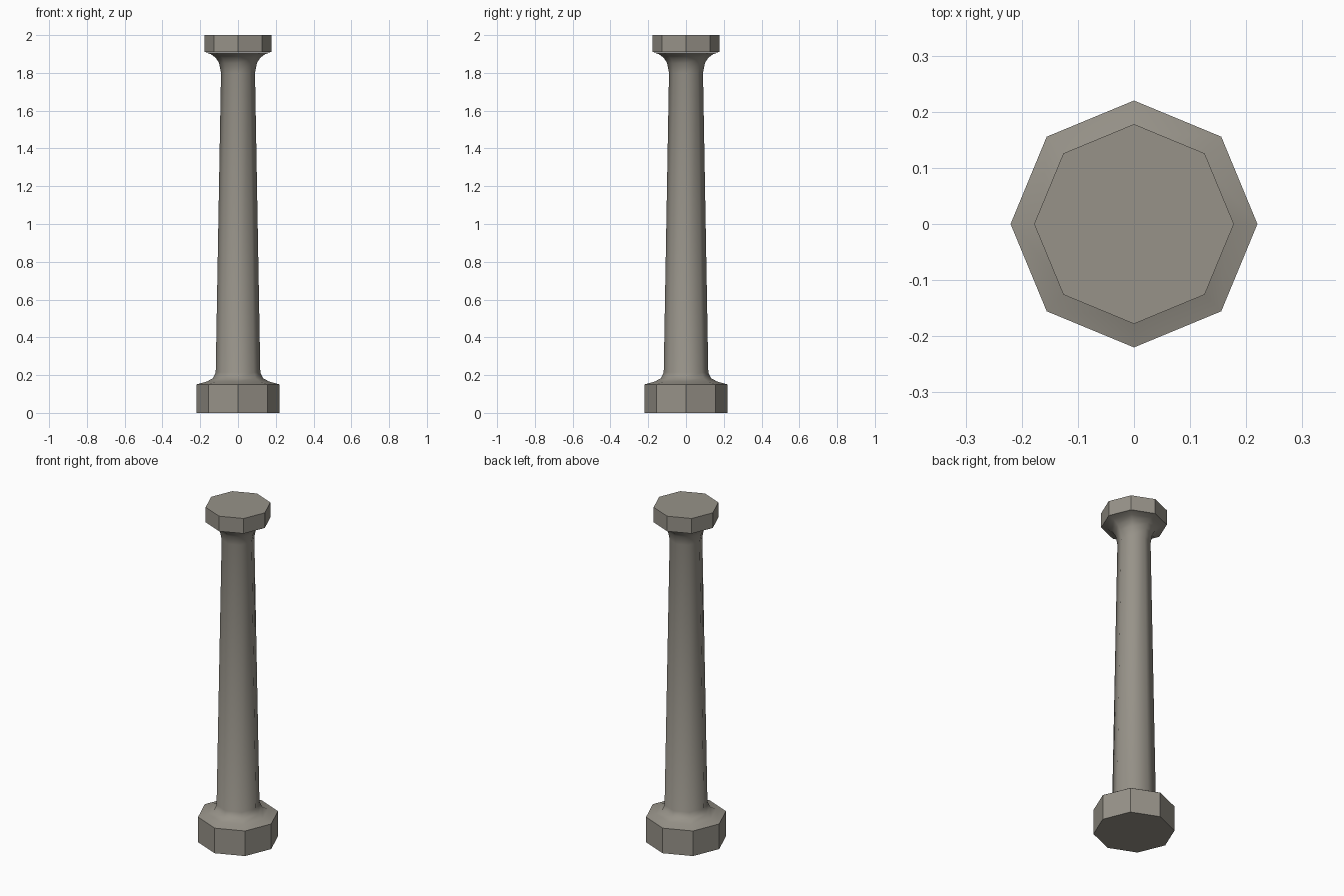
import bpy, math

if "Cube" in bpy.data.objects:
    bpy.data.objects.remove(bpy.data.objects["Cube"])

stone = bpy.data.materials.new("weathered grey stone")
stone.diffuse_color = (0.31, 0.29, 0.25, 1)
stone.use_nodes = True
stone.node_tree.nodes["Principled BSDF"].inputs["Base Color"].default_value = stone.diffuse_color
SIDES = 8


def turned(name, profile, smooth):
    """Eight-sided solid from (radius, height) rings, closed at both ends."""
    verts = [(r * math.cos(math.tau * i / SIDES), r * math.sin(math.tau * i / SIDES), z)
             for r, z in profile for i in range(SIDES)]
    faces = []
    for k in range(len(profile) - 1):
        a, b = k * SIDES, (k + 1) * SIDES
        for i in range(SIDES):
            j = (i + 1) % SIDES
            faces.append((a + i, a + j, b + j, b + i))
    if not smooth:
        last = (len(profile) - 1) * SIDES
        faces.append(tuple(reversed(range(SIDES))))
        faces.append(tuple(range(last, last + SIDES)))
    mesh = bpy.data.meshes.new(name)
    mesh.from_pydata(verts, [], faces)
    mesh.materials.append(stone)
    for p in mesh.polygons:
        p.use_smooth = smooth
    obj = bpy.data.objects.new(name, mesh)
    bpy.context.collection.objects.link(obj)
    return obj


# Octagonal foot and head blocks, flat faced
turned("plinth", [(0.22, 0), (0.22, 0.15)], False)
turned("capital", [(0.178, 1.91), (0.178, 2.0)], False)

# Tapered smooth shaft flaring into both blocks
turned("shaft", [(0.219, 0.151), (0.165, 0.166), (0.133, 0.183), (0.118, 0.215),
                 (0.09, 1.8), (0.1, 1.852), (0.118, 1.88), (0.145, 1.9),
                 (0.177, 1.909)], True)
